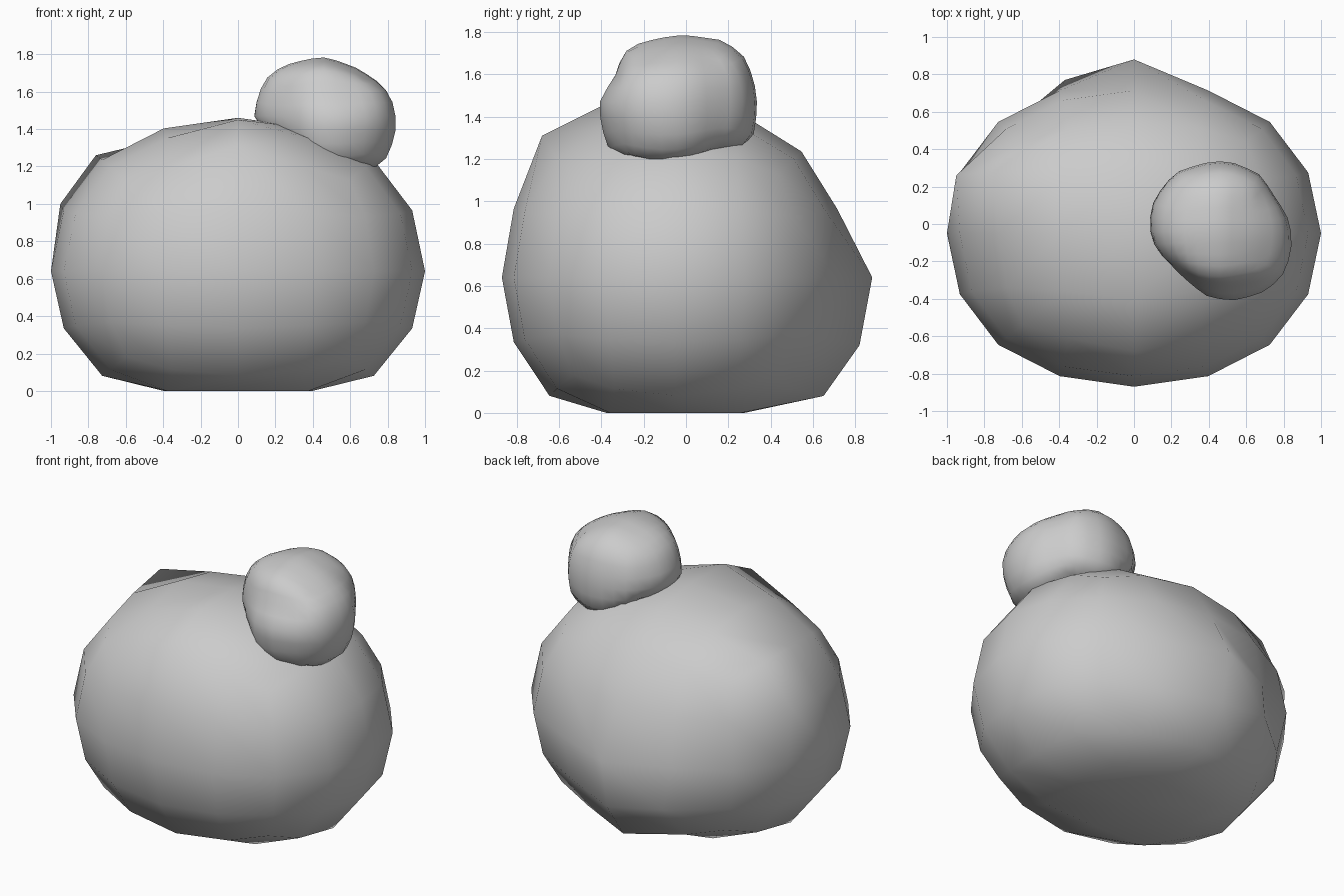
import bpy, math
from mathutils import Vector

if "Cube" in bpy.data.objects:
    bpy.data.objects.remove(bpy.data.objects["Cube"])


def rounded_cube(name, levels):
    """Cube smoothed into a quad ball, scaled to unit half-width, smooth shaded."""
    bpy.ops.mesh.primitive_cube_add(size=2)
    ob = bpy.context.object
    ob.name = name
    mod = ob.modifiers.new("round", 'SUBSURF')
    mod.levels = levels
    bpy.ops.object.modifier_apply(modifier=mod.name)
    half = max(v.co.x for v in ob.data.vertices)
    for v in ob.data.vertices:
        v.co /= half
    bpy.ops.object.shade_smooth()
    return ob


# Large boulder: squashed ball with a flattened underside
boulder = rounded_cube("large_boulder", 2)
for v in boulder.data.vertices:
    x, y, z = v.co
    z = 0.64 + z * (0.82 if z > 0 else 0.77)
    v.co = (x, -0.05 + 0.82 * y, max(z, 0))

# Individual bumps: (where the vertex is, where it goes)
bumps = [
    ((0, 0.77, 0.64), (0, 0.88, 0.64)),
    ((0, 0.71, 0.33), (0, 0.82, 0.32)),
    ((0, 0.55, 0.08), (0, 0.65, 0.08)),
    ((-0.4, 0.71, 0.33), (-0.37, 0.77, 0.38)),
    ((0, -0.65, 1.24), (0, -0.68, 1.31)),
    ((0, -0.38, 1.40), (0, -0.40, 1.45)),
    ((-0.68, 0.26, 1.2), (-0.76, 0.28, 1.26)),
    ((-0.87, 0.26, 0.95), (-0.95, 0.26, 1.0)),
]
for old, new in bumps:
    near = min(boulder.data.vertices, key=lambda v: (v.co - Vector(old)).length)
    near.co = new

# Small stone: ball shaped by its three outlines
C = Vector((0.46, -0.04, 1.47))
front = [(.08, 1.47), (.11, 1.6), (.17, 1.7), (.28, 1.76), (.45, 1.785), (.65, 1.72), (.77, 1.63),
         (.83, 1.53), (.855, 1.41), (.82, 1.26), (.76, 1.17), (.69, 1.155), (.57, 1.165),
         (.4, 1.21), (.26, 1.32), (.15, 1.4)]
side = [(-.42, 1.45), (-.405, 1.33), (-.38, 1.24), (-.32, 1.17), (-.23, 1.155), (-.05, 1.18),
        (.15, 1.23), (.3, 1.265), (.335, 1.32), (.335, 1.5), (.29, 1.67), (.18, 1.78),
        (0, 1.79), (-.22, 1.755), (-.3, 1.7), (-.33, 1.57), (-.4, 1.49)]
top = [(.08, 0), (.1, .13), (.22, .28), (.37, .325), (.5, .34), (.68, .26), (.75, .14), (.83, 0),
       (.855, -.16), (.8, -.28), (.7, -.37), (.55, -.415), (.4, -.38), (.25, -.27), (.13, -.13)]


def outline_radius(pts, c, d):
    """Distance from c to a closed outline along 2D direction d."""
    best = 0.01
    for i in range(len(pts)):
        ax, ay = pts[i - 1][0] - c[0], pts[i - 1][1] - c[1]
        ex, ey = pts[i][0] - c[0] - ax, pts[i][1] - c[1] - ay
        den = d[0] * ey - d[1] * ex
        if abs(den) < 1e-9:
            continue
        t = (ax * ey - ay * ex) / den
        u = (ax * d[1] - ay * d[0]) / den
        if t > 0 and -1e-6 <= u <= 1 + 1e-6:
            best = max(best, t)
    return best


stone = rounded_cube("small_stone", 3)
P = 8
for v in stone.data.vertices:
    d = v.co.normalized()
    num = den = 0
    for pts, i, j in ((front, 0, 2), (side, 1, 2), (top, 0, 1)):
        s = math.hypot(d[i], d[j])
        if s > 1e-4:
            r = outline_radius(pts, (C[i], C[j]), (d[i] / s, d[j] / s))
            num += s ** P
            den += (s / r) ** P
    v.co = C + d * (num / den) ** (1 / P)
